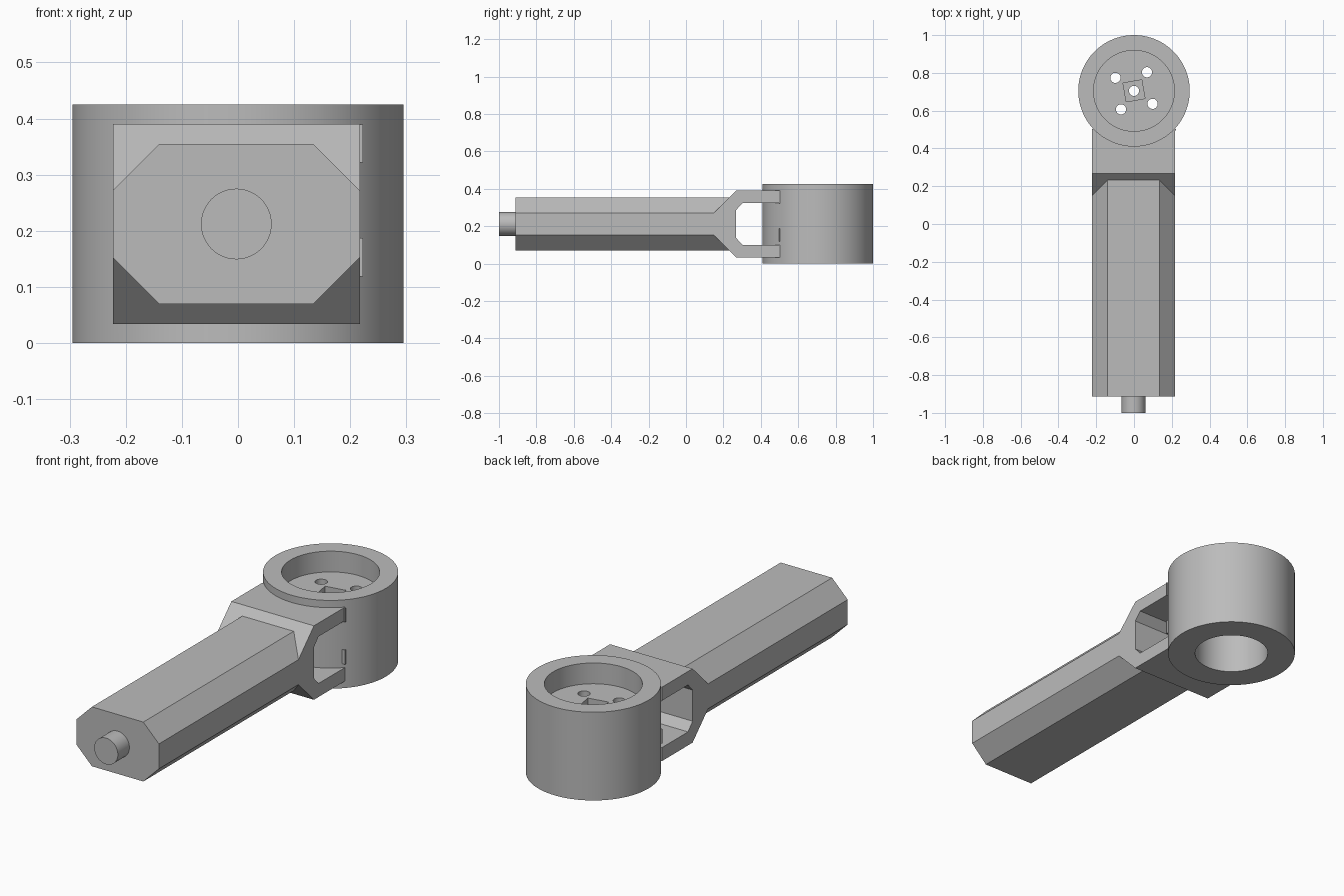
import bpy, bmesh, math
from mathutils import Matrix

cube = bpy.data.objects.get("Cube")
if cube:
    bpy.data.objects.remove(cube, do_unlink=True)

grey = bpy.data.materials.new("plain grey")
grey.use_nodes = True
grey.diffuse_color = (0.5, 0.5, 0.5, 1)
grey.node_tree.nodes["Principled BSDF"].inputs["Base Color"].default_value = (0.5, 0.5, 0.5, 1)

HUB_Y = 0.705
MID_X = -0.003
MID_Z = 0.212


def finish(bm, name):
    bmesh.ops.recalc_face_normals(bm, faces=bm.faces)
    mesh = bpy.data.meshes.new(name)
    bm.to_mesh(mesh)
    bm.free()
    mesh.materials.append(grey)
    obj = bpy.data.objects.new(name, mesh)
    bpy.context.collection.objects.link(obj)
    return obj


def cylinder(name, radius, x, y, low, high, sides=96, turn=0.0):
    bm = bmesh.new()
    place = Matrix.Translation((x, y, (low + high) / 2)) @ Matrix.Rotation(turn, 4, "Z")
    bmesh.ops.create_cone(bm, cap_ends=True, segments=sides, radius1=radius,
                          radius2=radius, depth=high - low, matrix=place)
    return finish(bm, name)


def prism(name, points, start, end):
    """Extrude a closed outline from start to end (3D points to 3D offset)."""
    bm = bmesh.new()
    face = bm.faces.new([bm.verts.new((p[0] + start[0], p[1] + start[1], p[2] + start[2]))
                         for p in points])
    moved = bmesh.ops.extrude_face_region(bm, geom=[face])["geom"]
    verts = [v for v in moved if isinstance(v, bmesh.types.BMVert)]
    bmesh.ops.translate(bm, verts=verts, vec=[e - s for s, e in zip(start, end)])
    return finish(bm, name)


def boolean(obj, other, operation):
    mod = obj.modifiers.new("join", "BOOLEAN")
    mod.operation = operation
    mod.solver = "EXACT"
    mod.object = other
    bpy.context.view_layer.objects.active = obj
    bpy.ops.object.modifier_apply(modifier=mod.name)
    bpy.data.objects.remove(other, do_unlink=True)


# Handle: chamfered bar
corners = [(0.22, 0.06), (0.137, 0.143), (-0.137, 0.143), (-0.22, 0.06)]
outline = corners + [(x, -z) for x, z in reversed(corners)]
handle = prism("handle", [(x + MID_X, 0, z + MID_Z) for x, z in outline],
               (0, -0.912, 0), (0, 0.26, 0))

# Yoke: forked end, half outline mirrored top to bottom
half = [(0.15, 0.06), (0.268, 0.178), (0.503, 0.178), (0.503, 0.113),
        (0.303, 0.113), (0.268, 0.075)]
side = half + [(y, -z) for y, z in reversed(half)]
yoke = prism("yoke", [(0, y, z + MID_Z) for y, z in side],
             (MID_X - 0.22, 0, 0), (MID_X + 0.22, 0, 0))
boolean(handle, yoke, "UNION")

# Ring hub with a top recess and a bore from below
hub = cylinder("hub", 0.295, 0, HUB_Y, 0, 0.425, 128)
boolean(hub, handle, "UNION")
hub.name = "wrench_body"
boolean(hub, cylinder("recess", 0.214, 0, HUB_Y, 0.325, 0.6), "DIFFERENCE")
boolean(hub, cylinder("bore", 0.169, 0, HUB_Y, -0.1, 0.22), "DIFFERENCE")

# Square socket, centre hole and four bolt holes in the hub floor
turn = math.radians(10)
boolean(hub, cylinder("socket", 0.071, 0, HUB_Y, 0.27, 0.4, 4, turn + math.pi / 4), "DIFFERENCE")
boolean(hub, cylinder("centre_hole", 0.027, 0, HUB_Y, 0.1, 0.4, 32), "DIFFERENCE")
for i in range(4):
    a = math.radians(55) + i * math.pi / 2
    boolean(hub, cylinder("bolt_hole", 0.027, 0.12 * math.cos(a),
                          HUB_Y + 0.12 * math.sin(a), 0.1, 0.4, 32), "DIFFERENCE")

# Plug on the front end
plug = cylinder("plug", 0.063, 0, 0, 0, 0.1, 48)
plug.data.transform(Matrix.Translation((MID_X, -0.9, MID_Z)) @ Matrix.Rotation(math.pi / 2, 4, "X"))

# Thin tabs beside the hub
for label, sx in (("left", 1), ("right", -1)):
    for level, low, high in (("upper", 0.322, 0.389), ("lower", 0.118, 0.187)):
        rect = [(x * sx, y, 0) for x, y in ((0.2, 0.496), (0.223, 0.496),
                                            (0.223, 0.502), (0.2, 0.502))]
        prism(f"{label}_{level}_tab", rect, (0, 0, low), (0, 0, high))

# Smooth round walls, keep hard edges
for obj in (hub, plug):
    bpy.ops.object.select_all(action="DESELECT")
    obj.select_set(True)
    bpy.context.view_layer.objects.active = obj
    bpy.ops.object.shade_smooth_by_angle(angle=math.radians(25))
